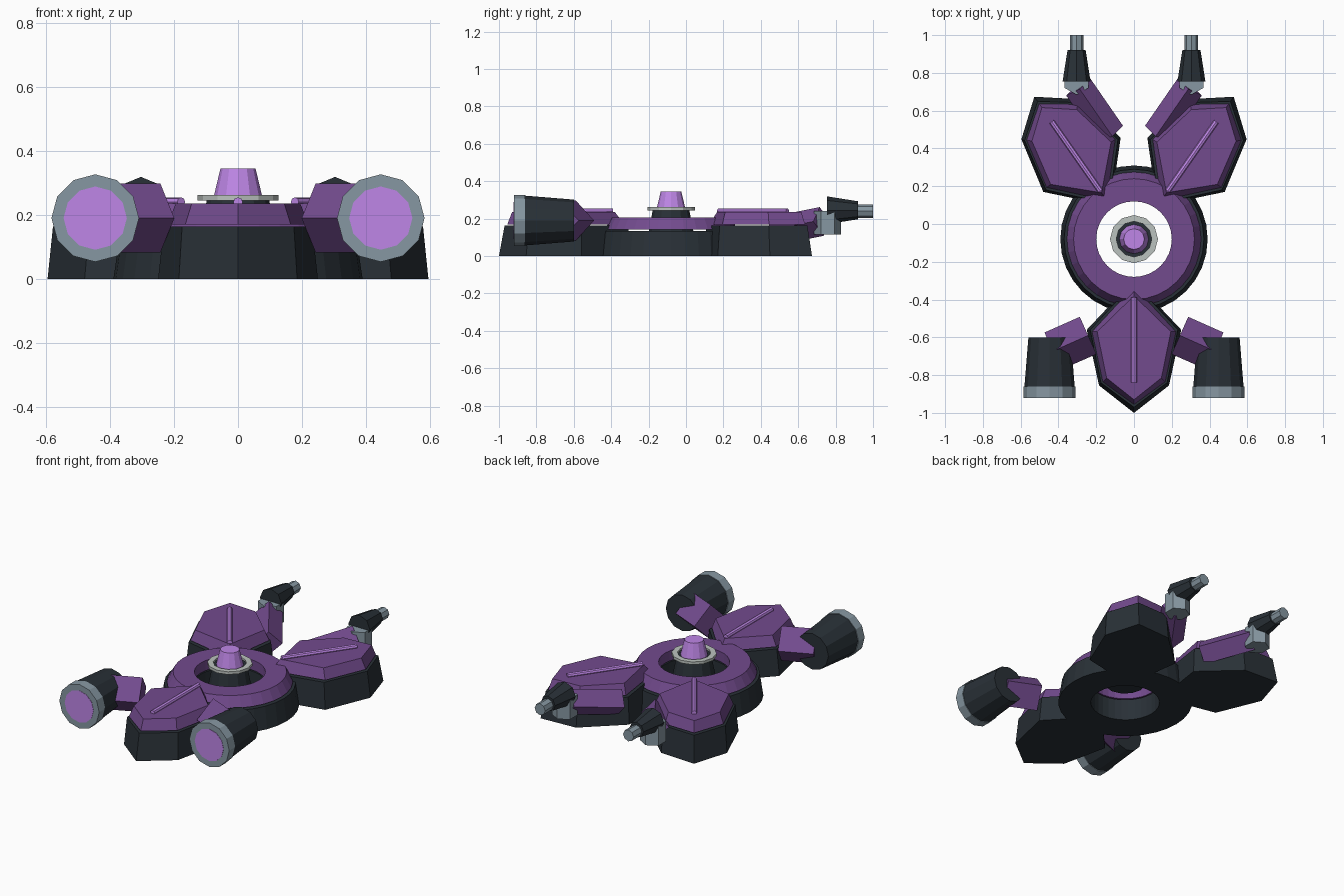
import bpy, bmesh
from math import sin, cos, pi, radians
from mathutils import Vector, Matrix

if "Cube" in bpy.data.objects:
    bpy.data.objects.remove(bpy.data.objects["Cube"])


def material(name, rgb):
    m = bpy.data.materials.new(name)
    m.diffuse_color = (*rgb, 1)
    m.use_nodes = True
    m.node_tree.nodes["Principled BSDF"].inputs["Base Color"].default_value = m.diffuse_color
    return m


PURPLE = material("purple", (0.17, 0.07, 0.27))
GLOW = material("bright_purple", (0.52, 0.24, 0.80))
DARK = material("dark_armor", (0.022, 0.030, 0.038))
STEEL = material("steel", (0.24, 0.31, 0.36))
PALE = material("pale_metal", (0.50, 0.54, 0.52))
HUB = Vector((0, -0.08, 0))


def loft(name, rings, mat, closed=False):
    """Skin a list of equal-length point rings; cap the ends, or join last to first."""
    bm = bmesh.new()
    vs = [[bm.verts.new(p) for p in ring] for ring in rings]
    n = len(vs[0])
    for a, b in zip(vs, vs[1:] + vs[:1] if closed else vs[1:]):
        for i in range(n):
            j = (i + 1) % n
            bm.faces.new((a[i], a[j], b[j], b[i]))
    if not closed:
        bm.faces.new(vs[0])
        bm.faces.new(vs[-1])
    bmesh.ops.recalc_face_normals(bm, faces=bm.faces)
    mesh = bpy.data.meshes.new(name)
    bm.to_mesh(mesh)
    bm.free()
    mesh.materials.append(mat)
    ob = bpy.data.objects.new(name, mesh)
    bpy.context.collection.objects.link(ob)
    return ob


def circle(center, direction, r, sides):
    """Polygon ring around an axis, with one vertex pointing up."""
    d = Vector(direction).normalized()
    side = Vector((1, 0, 0)) if abs(d.z) > 0.9 else d.cross(Vector((0, 0, 1))).normalized()
    up = side.cross(d)
    return [Vector(center) + r * (cos(t) * side + sin(t) * up)
            for t in (pi / 2 + 2 * pi * i / sides for i in range(sides))]


def frustum(name, a, b, ra, rb, sides, mat):
    d = Vector(b) - Vector(a)
    return loft(name, [circle(a, d, ra, sides), circle(b, d, rb, sides)], mat)


def lathe_ring(name, profile, sides, mat):
    """Closed (radius, z) profile turned around the hub."""
    rings = [circle(HUB + Vector((0, 0, z)), (0, 0, 1), r, sides) for r, z in profile]
    return loft(name, rings, mat, closed=True)


# Central ring
lathe_ring("ring_base", [(0.20, 0), (0.39, 0), (0.37, 0.135), (0.20, 0.135)], 32, DARK)
lathe_ring("ring_plate", [(0.20, 0.142), (0.355, 0.142), (0.32, 0.205), (0.20, 0.205)], 32, PURPLE)

# Core floating in the ring
frustum("core_base", HUB + Vector((0, 0, 0.13)), HUB + Vector((0, 0, 0.25)), 0.12, 0.097, 12, DARK)
lathe_ring("core_collar", [(0.094, 0.245), (0.127, 0.245), (0.127, 0.262), (0.094, 0.262)], 12, PALE)
frustum("core_emitter", HUB + Vector((0, 0, 0.24)), HUB + Vector((0, 0, 0.345)), 0.08, 0.055, 12, GLOW)


# Leaf-shaped armour pods: half-outline as (half width, distance from hub)
def leaf(tip, shoulder, wide, apex, z):
    right = [shoulder, wide]
    pts = [(0, tip)] + right + [(0, apex)] + [(-x, y) for x, y in reversed(right)]
    return [Vector((x, y, z)) for x, y in pts]


for label, angle in (("front", 180), ("rear_right", -35), ("rear_left", 35)):
    base = loft(label + "_pod_base", [
        leaf(0.92, (0.185, 0.775), (0.25, 0.48), 0.215, 0),
        leaf(0.89, (0.175, 0.76), (0.232, 0.48), 0.23, 0.163)], DARK)
    plate = loft(label + "_pod_plate", [
        leaf(0.875, (0.165, 0.755), (0.222, 0.49), 0.25, 0.170),
        leaf(0.85, (0.145, 0.735), (0.195, 0.49), 0.30, 0.235)], PURPLE)
    rod = frustum(label + "_pod_rod", (0, 0.31, 0.24), (0, 0.76, 0.24), 0.015, 0.015, 8, GLOW)
    for ob in (base, plate, rod):
        ob.data.transform(Matrix.Translation(HUB) @ Matrix.Rotation(radians(angle), 4, 'Z'))

for s, side in ((1, "right"), (-1, "left")):
    # Front thruster on a diamond-section arm
    frustum(side + "_thruster_arm", (s * 0.243, -0.59, 0.19), (s * 0.43, -0.673, 0.19),
            0.108, 0.108, 4, PURPLE)
    x, z = s * 0.447, 0.19
    frustum(side + "_thruster_body", (x, -0.60, z), (x, -0.86, z), 0.112, 0.133, 12, DARK)
    frustum(side + "_thruster_rim", (x, -0.86, z), (x, -0.92, z), 0.137, 0.137, 12, STEEL)
    frustum(side + "_thruster_lens", (x, -0.90, z), (x, -0.922, z), 0.099, 0.099, 12, GLOW)

    # Rear gun on a rising arm with a hexagonal pivot
    frustum(side + "_gun_arm", (s * 0.122, 0.475, 0.135), (s * 0.295, 0.725, 0.185),
            0.078, 0.078, 4, PURPLE)
    x, z = s * 0.304, 0.245
    frustum(side + "_gun_pivot", (x, 0.757, 0.115), (x, 0.757, 0.24), 0.073, 0.073, 6, STEEL)
    frustum(side + "_gun_body", (x, 0.755, z), (x, 0.92, z), 0.074, 0.048, 8, DARK)
    frustum(side + "_gun_barrel", (x, 0.91, z - 0.005), (x, 1.0, z - 0.005), 0.036, 0.036, 8, STEEL)
